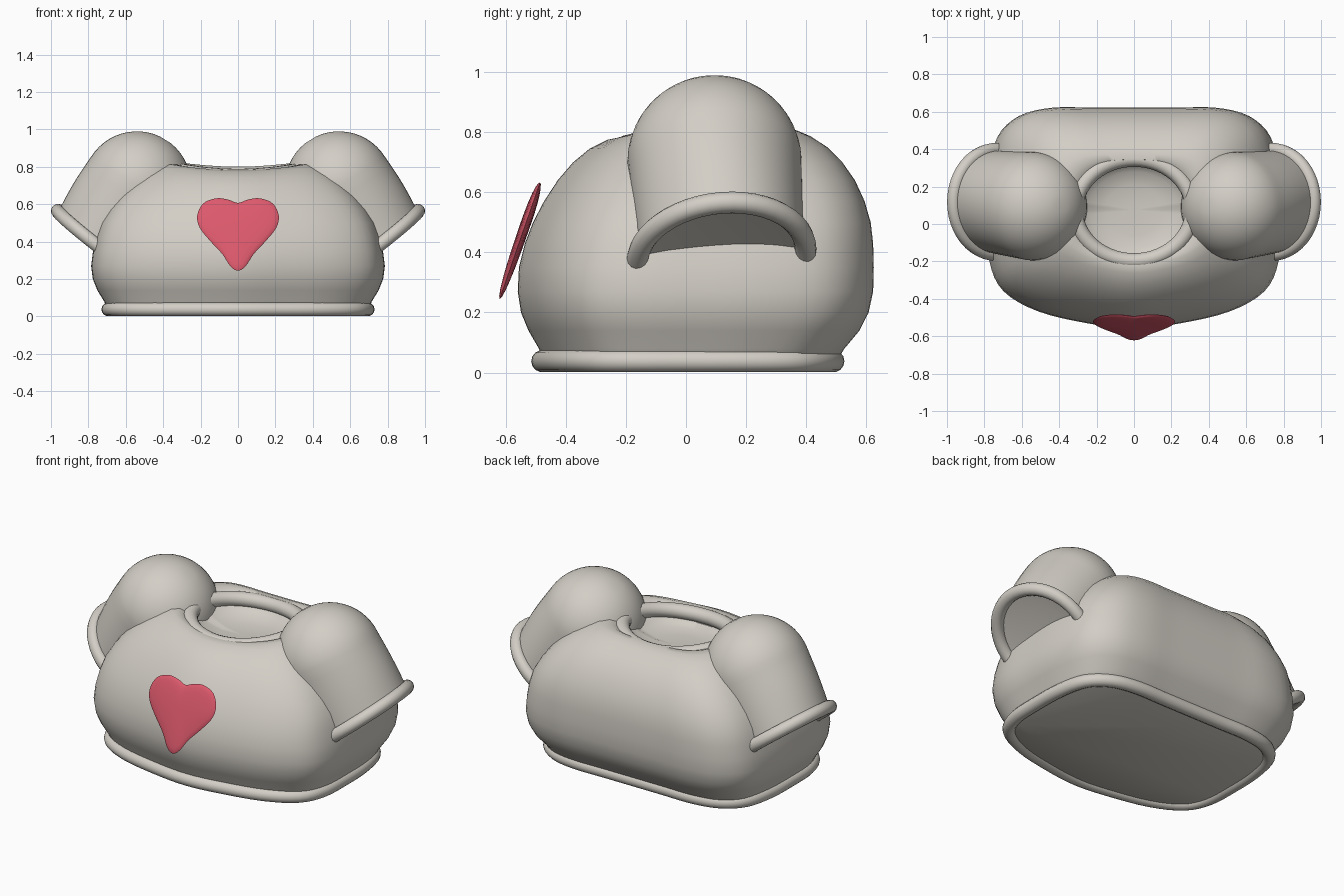
import bpy, bmesh, math
from mathutils import Vector

if "Cube" in bpy.data.objects:
    bpy.data.objects.remove(bpy.data.objects["Cube"])


def material(name, rgb):
    m = bpy.data.materials.new(name)
    m.diffuse_color = (*rgb, 1)
    m.use_nodes = True
    m.node_tree.nodes["Principled BSDF"].inputs["Base Color"].default_value = m.diffuse_color
    return m


CLOTH = material("warm grey cloth", (0.65, 0.62, 0.565))
RED = material("rose red", (0.72, 0.10, 0.15))


def loft(name, rings, mat, cap=True, loop=False):
    """Skin a list of equally sized closed rings into one smooth object."""
    bm = bmesh.new()
    vs = [[bm.verts.new(p) for p in r] for r in rings]
    n = len(rings[0])
    pairs = list(zip(vs, vs[1:])) + ([(vs[-1], vs[0])] if loop else [])
    for a, b in pairs:
        for i in range(n):
            j = (i + 1) % n
            bm.faces.new((a[i], a[j], b[j], b[i]))
    if cap and not loop:
        bm.faces.new(vs[0][::-1])
        bm.faces.new(vs[-1])
    bmesh.ops.recalc_face_normals(bm, faces=bm.faces)
    me = bpy.data.meshes.new(name)
    bm.to_mesh(me)
    bm.free()
    ob = bpy.data.objects.new(name, me)
    bpy.context.collection.objects.link(ob)
    me.materials.append(mat)
    bpy.context.view_layer.objects.active = ob
    ob.select_set(True)
    bpy.ops.object.shade_smooth_by_angle(angle=math.radians(50))
    ob.select_set(False)
    return ob


def tube(name, path, radius, mat, sides=14):
    """Round tube along a closed path."""
    n = len(path)
    centre = sum(path, Vector()) / n
    rings = []
    for i, p in enumerate(path):
        t = (path[(i + 1) % n] - path[i - 1]).normalized()
        out = p - centre
        out = (out - t * out.dot(t)).normalized()
        up = t.cross(out)
        rings.append([p + radius * (math.cos(a) * out + math.sin(a) * up)
                      for a in (2 * math.pi * k / sides for k in range(sides))])
    return loft(name, rings, mat, loop=True)


def spline(half, steps):
    """Mirror half an outline (both ends on x = 0) and smooth it."""
    pts = [Vector(p) for p in half]
    pts += [Vector((-p.x, p.y)) for p in pts[-2:0:-1]]
    n, res = len(pts), []
    for i in range(n):
        a, b, c, d = (pts[(i + k) % n] for k in (-1, 0, 1, 2))
        for s in range(steps):
            t = s / steps
            res.append(0.5 * (2 * b + (c - a) * t + (2 * a - 5 * b + 4 * c - d) * t * t
                              + (3 * b - a - 3 * c + d) * t ** 3))
    return res


# Body cross-section, normalised: x half width 1, y from -1 front to 1 back
OUTLINE = spline([(0, 1), (0.28, 1), (0.56, 1), (0.78, 0.93), (0.93, 0.74), (0.99, 0.40),
                  (1, 0), (0.985, -0.38), (0.89, -0.65), (0.65, -0.835), (0.3, -0.945),
                  (0, -0.99)], 4)


def section(z, w, front, back, e=0.0, dip=0.0):
    """Outline scaled to size; e blends to an ellipse, dip lowers the middle."""
    mid, dep, ring = (front + back) / 2, (back - front) / 2, []
    for p in OUTLINE:
        q = p.lerp(p.normalized(), e)
        x = q.x * w
        drop = dip * max(0, 1 - (x / 0.36) ** 2) * (0.4 if q.y > 0 else 1)
        ring.append(Vector((x, mid + dep * q.y, z - drop)))
    return ring


# Body with a shallow dished neck opening
levels = [(0.015, 0.66, -0.45, 0.46), (0.04, 0.70, -0.48, 0.50), (0.08, 0.715, -0.495, 0.525),
          (0.14, 0.752, -0.53, 0.575), (0.20, 0.776, -0.555, 0.605),
          (0.27, 0.785, -0.566, 0.62), (0.35, 0.775, -0.562, 0.622),
          (0.43, 0.758, -0.542, 0.62), (0.50, 0.735, -0.515, 0.612),
          (0.57, 0.695, -0.478, 0.592), (0.64, 0.642, -0.432, 0.56),
          (0.70, 0.582, -0.38, 0.518), (0.75, 0.52, -0.325, 0.47, 0, 0.005),
          (0.79, 0.455, -0.265, 0.415, 0.05, 0.015), (0.813, 0.41, -0.222, 0.375, 0.15, 0.03),
          (0.82, 0.37, -0.195, 0.345, 0.4, 0.045), (0.80, 0.33, -0.185, 0.335, 0.9, 0.05),
          (0.76, 0.295, -0.175, 0.325, 1, 0.05), (0.72, 0.24, -0.13, 0.28, 1, 0.03),
          (0.69, 0.15, -0.06, 0.21, 1, 0.01), (0.68, 0.04, 0.04, 0.11, 1, 0)]
loft("body", [section(*l) for l in levels], CLOTH)

# Rolled hem and collar
tube("hem", section(0.038, 0.693, -0.483, 0.488), 0.037, CLOTH)
collar = []
for k in range(56):
    a = 2 * math.pi * k / 56
    x, y = 0.315 * math.cos(a), 0.273 * math.sin(a)
    low = 0.748 if y < 0 else 0.748 + 0.012 * math.sin(a)
    collar.append(Vector((x, 0.075 + y, low + 0.03 * math.cos(a) ** 2)))
tube("collar", collar, 0.042, CLOTH)


# Puffed sleeves with rolled cuffs
def circle(c, u, v, ru, rv, side, n=48):
    pts = [c + u * ru * math.cos(2 * math.pi * k / n) + v * rv * math.sin(2 * math.pi * k / n)
           for k in range(n)]
    return [Vector((p.x * side, p.y, p.z)) for p in pts]


top, end = Vector((0.54, 0.095, 0.70)), Vector((0.735, 0.118, 0.388))
axis = Vector((0.526, 0, -0.85))
u0, v0 = Vector((0.85, 0, 0.526)), Vector((0, 1, 0))
u1, v1 = Vector((0.79, 0, 0.61)), Vector((0, 1, 0.08))
inward = Vector((-0.61, 0, 0.79))
for side, label in ((1, "right"), (-1, "left")):
    rings = []
    for k in range(1, 14):
        t = math.pi / 2 * k / 13
        r = 0.29 * math.sin(t)
        rings.append(circle(top - axis * 0.29 * math.cos(t), u0, v0, r, r, side))
    for k in range(1, 7):
        s = k / 6
        ru = 0.29 - 0.005 * s + 0.008 * math.sin(math.pi * s)
        rv = 0.29 - 0.015 * s
        rings.append(circle(top.lerp(end, s), u0.lerp(u1, s), v0.lerp(v1, s), ru, rv, side))
    for r, depth in ((0.25, 0.004), (0.18, 0.01), (0.09, 0.014), (0.02, 0.015)):
        rings.append(circle(end + inward * depth, u1, v1, r, r, side))
    loft(label + "_sleeve", rings, CLOTH)
    tube(label + "_cuff", circle(end, u1, v1, 0.29, 0.28, side), 0.036, CLOTH)

# Padded heart badge leaning forward at its tip
heart = spline([(0, 0.607), (0.05, 0.624), (0.115, 0.632), (0.185, 0.605), (0.218, 0.54),
                (0.205, 0.475), (0.15, 0.405), (0.085, 0.335), (0.04, 0.268), (0, 0.245)], 4)
core = Vector((0, 0.49))
rings = []
for k in range(-6, 7):
    t = math.pi / 2 * k / 6.3
    s, bulge = math.cos(t), 0.018 * math.sin(t)
    rings.append([Vector((q.x, -0.62 + (q.y - 0.245) * 0.345 - bulge, q.y + 0.3 * bulge * s))
                  for q in (core.lerp(p, s) for p in heart)])
loft("heart_badge", rings, RED)
